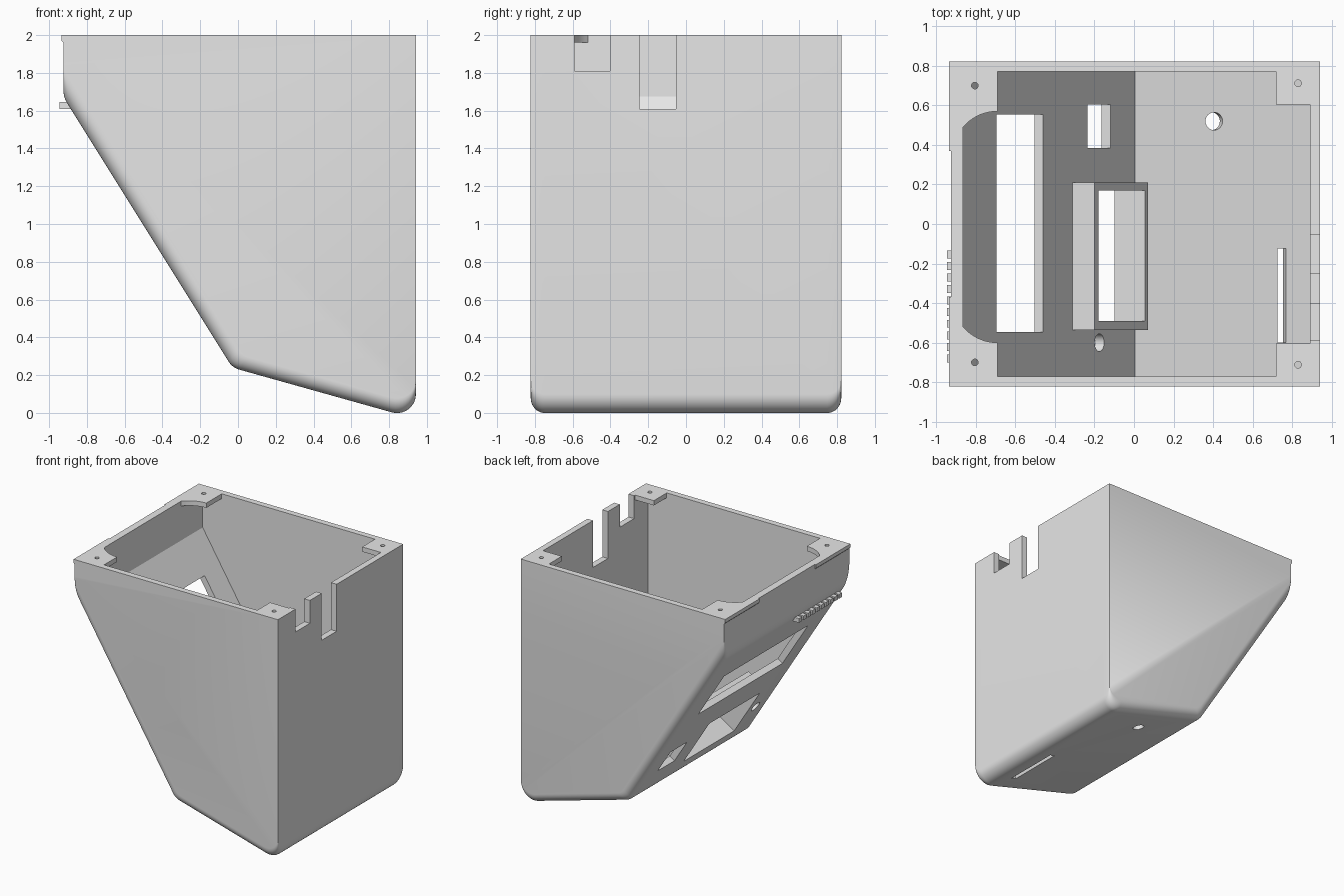
import bpy, bmesh, math
from mathutils import Matrix, Vector

if "Cube" in bpy.data.objects:
    bpy.data.objects.remove(bpy.data.objects["Cube"])

grey = bpy.data.materials.new("plain grey")
grey.diffuse_color = (0.8, 0.8, 0.8, 1)
grey.use_nodes = True
grey.node_tree.nodes["Principled BSDF"].inputs["Base Color"].default_value = grey.diffuse_color

HALF_Y, INNER_Y, WALL = 0.822, 0.772, 0.052
SLOPE, FLOOR = math.atan(1.6), math.atan(0.28)   # panel tilts about y


def finish(name, bm):
    bmesh.ops.recalc_face_normals(bm, faces=bm.faces)
    me = bpy.data.meshes.new(name)
    bm.to_mesh(me)
    bm.free()
    me.materials.append(grey)
    ob = bpy.data.objects.new(name, me)
    bpy.context.collection.objects.link(ob)
    return ob


def loft(name, rings):
    """Skin a list of equal-length rings and cap both ends."""
    bm = bmesh.new()
    vs = [[bm.verts.new(p) for p in r] for r in rings]
    n = len(vs[0])
    for a, b in zip(vs, vs[1:]):
        for i in range(n):
            j = (i + 1) % n
            bm.faces.new((a[i], a[j], b[j], b[i]))
    bm.faces.new(vs[0])
    bm.faces.new(vs[-1])
    return finish(name, bm)


def prism_y(name, pts, y0, y1):
    return loft(name, [[(x, y, z) for x, z in pts] for y in (y0, y1)])


def prism_z(name, pts, z0, z1):
    return loft(name, [[(x, y, z) for x, y in pts] for z in (z0, z1)])


def box(name, x, y, z):
    return prism_z(name, [(x[0], y[0]), (x[1], y[0]), (x[1], y[1]), (x[0], y[1])], *z)


def circle(cx, cy, r, n=24):
    return [(cx + r * math.cos(2 * math.pi * i / n), cy + r * math.sin(2 * math.pi * i / n))
            for i in range(n)]


def on_panel(ob, x, tilt):
    """Place a part on the inside surface of the tilted panel at x."""
    z = 0.29 - 1.6 * x if tilt == SLOPE else 0.285 - 0.28 * x
    ob.data.transform(Matrix.Translation((x, 0, z)) @ Matrix.Rotation(tilt, 4, 'Y'))
    return ob


def panel_box(name, x0, x1, y, h, tilt):
    half = (x1 - x0) / 2 / math.cos(tilt)
    return on_panel(box(name, (-half, half), y, h), (x0 + x1) / 2, tilt)


def panel_hole(x, y, r, tilt):
    return on_panel(prism_z("hole_cutter", circle(0, y, r), -0.15, 0.1), x, tilt)


def boolean(ob, other, op='DIFFERENCE'):
    m = ob.modifiers.new("cut", 'BOOLEAN')
    m.operation, m.solver, m.object = op, 'EXACT', other
    bpy.context.view_layer.objects.active = ob
    bpy.ops.object.modifier_apply(modifier=m.name)
    bpy.data.objects.remove(other)


def fillet(prev, corner, nxt, r, n=10):
    """Arc points that round one profile corner."""
    c = Vector(corner)
    a, b = (Vector(prev) - c).normalized(), (Vector(nxt) - c).normalized()
    half = a.angle(b) / 2
    centre = c + (a + b).normalized() * (r / math.sin(half))
    p = c + a * (r / math.tan(half)) - centre
    q = c + b * (r / math.tan(half)) - centre
    w = p.angle(q)
    return [tuple(centre + (p * math.sin(w * (1 - i / n)) + q * math.sin(w * i / n)) / math.sin(w))
            for i in range(n + 1)]


def shell_profile(d):
    """Side outline with the sloped panel and floor moved inward by d."""
    s = 0.192 + d / math.cos(SLOPE)
    f = 0.231 + d / math.cos(FLOOR)
    xb = (s - f) / 1.32
    tl, tr = (-0.925, 2), (0.942, 2)
    left, bend, right = (-0.925, s + 1.6 * 0.925), (xb, s - 1.6 * xb), (0.942, f - 0.28 * 0.942)
    return ([tl] + fillet(tl, left, bend, 0.15) + fillet(left, bend, right, 0.1)
            + fillet(bend, right, tr, 0.1) + [tr])


# Outer shell: side outline lofted in y with rounded lower edges
R, N = 0.075, 8
steps = [(HALF_Y - R * (1 - math.cos(a)), R * (1 - math.sin(a)))
         for a in (math.pi / 2 * i / N for i in range(N + 1))]
slices = [(-y, d) for y, d in steps] + [(y, d) for y, d in reversed(steps)]
body = loft("housing", [[(x, y, z) for x, z in shell_profile(d)] for y, d in slices])

# Hollow inside
boolean(body, prism_y("cavity_cutter", [(-0.865, 2.1), (-0.865, 1.674), (0.005, 0.282),
                                        (0.89, 0.036), (0.89, 2.1)], -INNER_Y, INNER_Y))

# Raised frame behind the middle window
boolean(body, panel_box("window_frame", -0.31, -0.04, (-0.535, 0.21), (-0.02, 0.13), SLOPE), 'UNION')

# Windows and holes in the sloped panel
for x0, x1, y in ((-0.695, -0.46, (-0.545, 0.555)),
                  (-0.29, -0.055, (-0.49, 0.17)),
                  (-0.235, -0.12, (0.385, 0.605))):
    boolean(body, panel_box("window_cutter", x0, x1, y, (-0.12, 0.2), SLOPE))
boolean(body, panel_hole(-0.175, -0.6, 0.045, SLOPE))

# Slot and hole in the floor
boolean(body, panel_box("slot_cutter", 0.725, 0.768, (-0.6, -0.125), (-0.15, 0.1), FLOOR))
boolean(body, panel_hole(0.405, 0.52, 0.045, FLOOR))

# Cable notches in the right wall
for y, z in (((-0.59, -0.402), 1.81), ((-0.247, -0.052), 1.61)):
    boolean(body, box("notch_cutter", (0.85, 1.0), y, (z, 2.1)))

parts = [body]
for s in (1, -1):
    side = "back" if s > 0 else "front"
    # Left screw tab with a concave inner edge
    y0 = 0.57 if s > 0 else 0.6
    arc = [(-0.69 - 0.175 * i / 10, s * (y0 - 0.23 + math.sqrt(0.0529 - (0.0175 * i) ** 2)))
           for i in range(11)]
    left = prism_z("left_tab_" + side, [(-0.865, s * INNER_Y), (-0.69, s * INNER_Y)] + arc, 1.96, 2)
    boolean(left, prism_z("screw_cutter", circle(-0.805, s * 0.7, 0.017, 16), 1.9, 2.1))
    # Right screw tab
    right = box("right_tab_" + side, (0.718, 0.89), sorted((s * 0.604, s * INNER_Y)), (1.96, 2))
    boolean(right, prism_z("screw_cutter", circle(0.83, s * 0.712, 0.017, 16), 1.9, 2.1))
    # Thin lip on the outside of the left rim
    lip = prism_y("rim_lip_" + side, [(-0.925, 1.96), (-0.925, 2), (-0.935, 2), (-0.935, 1.97)],
                  *sorted((s * 0.37, s * HALF_Y)))
    parts += [left, right, lip]

# Row of small plain ribs above the windows
for i in range(10):
    y = -0.7 + i * 0.0585
    parts.append(box("rib_%d" % (i + 1), (-0.945, -0.87), (y, y + 0.04), (1.61, 1.645)))

for ob in parts:
    bpy.ops.object.select_all(action='DESELECT')
    ob.select_set(True)
    bpy.context.view_layer.objects.active = ob
    bpy.ops.object.shade_smooth_by_angle(angle=math.radians(30))
